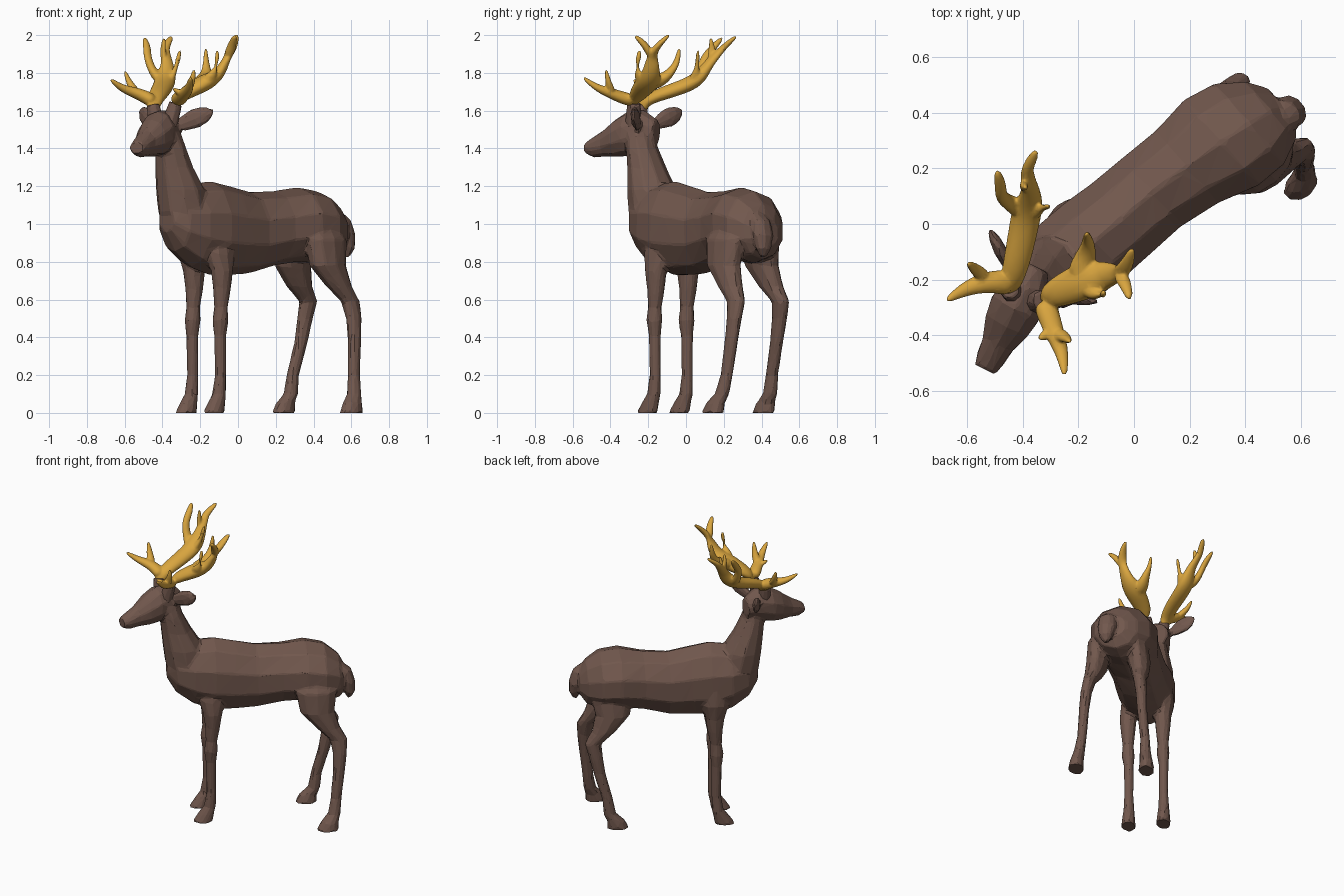
import bpy, bmesh, math
from mathutils import Vector

Z = Vector((0, 0, 1))
U = Vector((0.755, 0.656, 0))      # body axis, towards the tail
V = Vector((0.656, -0.755, 0))     # towards the animal's left side


def material(name, rgb):
    m = bpy.data.materials.new(name)
    m.diffuse_color = (*rgb, 1)
    return m


BROWN = material("dark_brown", (0.165, 0.096, 0.074))
GOLD = material("antler_gold", (0.70, 0.38, 0.05))


def loft(name, groups, mat, n=10, voxel=.011, ratio=.05, smooth=False):
    """Skin each group of rings (centre, half axis 1, half axis 2) and fuse them into one skin."""
    bm = bmesh.new()
    for rings in groups:
        part = []
        loops = []
        for c, a, b in rings:
            loops.append([bm.verts.new(c + a * math.cos(math.tau * (i + .5) / n)
                                       + b * math.sin(math.tau * (i + .5) / n)) for i in range(n)])
        for p, q in zip(loops, loops[1:]):
            for i in range(n):
                j = (i + 1) % n
                part.append(bm.faces.new((p[i], p[j], q[j], q[i])))
        part += [bm.faces.new(loops[0][::-1]), bm.faces.new(loops[-1])]
        bmesh.ops.recalc_face_normals(bm, faces=part)
    me = bpy.data.meshes.new(name)
    bm.to_mesh(me)
    bm.free()
    me.materials.append(mat)
    ob = bpy.data.objects.new(name, me)
    bpy.context.collection.objects.link(ob)
    if smooth:
        sub = ob.modifiers.new("round", 'SUBSURF')
        sub.levels = sub.render_levels = 2
    fuse = ob.modifiers.new("fuse", 'REMESH')
    fuse.mode = 'VOXEL'
    fuse.voxel_size = voxel
    fuse.use_smooth_shade = smooth
    relax = ob.modifiers.new("relax", 'SMOOTH')
    relax.factor, relax.iterations = .5, 3
    low = ob.modifiers.new("low_poly", 'DECIMATE')
    low.ratio = ratio
    return ob


def column(points):
    """Horizontal rings from (x, y, z, half length, half width)."""
    return [(Vector((x, y, z)), U * a, V * b) for x, y, z, a, b in points]


def tube(points, flat=0.8):
    """Rings square to a path of (x, y, z, radius)."""
    ps = [Vector(p[:3]) for p in points]
    out = []
    for i, p in enumerate(ps):
        t = (ps[min(i + 1, len(ps) - 1)] - ps[max(i - 1, 0)]).normalized()
        side = t.cross(Vector((.25, .1, 1))).normalized()
        r = points[i][3]
        out.append((p, side * r, side.cross(t) * r * flat))
    return out


def ear(base, tip):
    """Leaf shape from base to tip."""
    base, tip = Vector(base), Vector(tip)
    d = (tip - base).normalized()
    side = d.cross(Z).normalized()
    up = side.cross(d)
    return [(base.lerp(tip, f), up * w, side * w * .45) for f, w in
            ((0, .022), (.25, .042), (.55, .055), (.8, .045), (1, .014))]


# Trunk: (u, v, top, bottom, half width)
trunk = [(-.45, -.06, 1.09, .96, .06), (-.39, -.06, 1.16, .86, .125), (-.28, -.06, 1.2, .78, .165),
         (-.15, -.05, 1.215, .74, .175), (-.02, -.045, 1.19, .74, .168), (.12, -.045, 1.16, .75, .165),
         (.28, -.03, 1.165, .79, .175), (.43, -.015, 1.185, .81, .208), (.55, 0, 1.165, .80, .195),
         (.64, .015, 1.1, .82, .14), (.685, .025, 1.02, .88, .08)]
trunk = [(U * u + V * v + Z * (t + b) / 2, V * w * 1.03, Z * (t - b) / 1.9) for u, v, t, b, w in trunk]

# Neck
neck = column([(-.23, -.12, .92, .09, .09), (-.285, -.165, 1.06, .14, .14),
               (-.305, -.18, 1.18, .13, .135), (-.338, -.208, 1.3, .098, .108),
               (-.356, -.232, 1.4, .077, .092), (-.38, -.25, 1.5, .07, .075)])

# Head: (distance along head, top, bottom, half width)
H, S = Vector((-.447, -.894, 0)), Vector((.894, -.447, 0))
head = [(-.04, 1.55, 1.43, .05), (.04, 1.60, 1.40, .085), (.13, 1.59, 1.365, .1),
        (.2, 1.55, 1.36, .088), (.27, 1.495, 1.36, .062), (.33, 1.46, 1.355, .054), (.375, 1.435, 1.37, .042)]
head = [(Vector((-.37, -.19, 0)) + H * d + Z * (t + b) / 2, S * w, Z * (t - b) / 1.88)
        for d, t, b, w in head]

# Front legs
front = [(-.10, -.14, .95, .06, .04), (-.095, -.15, .85, .09, .06), (-.085, -.16, .75, .064, .055),
         (-.085, -.16, .66, .05, .047),
         (-.09, -.165, .56, .038, .036), (-.093, -.168, .49, .045, .042), (-.095, -.165, .41, .034, .032),
         (-.093, -.163, .2, .031, .03), (-.10, -.17, .1, .039, .035), (-.115, -.19, .05, .053, .042),
         (-.128, -.207, 0, .067, .048)]
front_other = [(x - .147, y + .17, z, a, b) for x, y, z, a, b in front]

# Hind legs
hind_left = [(.44, .25, 1.05, .06, .03), (.465, .205, .92, .135, .07),
             (.475, .20, .78, .115, .072), (.535, .235, .67, .078, .058),
             (.595, .265, .59, .058, .042), (.613, .255, .5, .046, .037),
             (.617, .24, .38, .039, .033), (.613, .215, .2, .036, .031),
             (.615, .19, .1, .041, .037), (.605, .155, .05, .058, .045), (.60, .14, 0, .072, .052)]
hind_right = [(.34, .36, 1.05, .06, .03), (.31, .395, .92, .135, .07),
              (.29, .40, .78, .115, .072), (.325, .45, .67, .078, .058),
              (.372, .5, .59, .055, .042), (.355, .495, .5, .046, .037),
              (.335, .48, .38, .039, .033), (.29, .455, .2, .036, .031),
              (.28, .445, .1, .041, .037), (.25, .42, .05, .058, .045), (.242, .41, 0, .072, .052)]

# Tail
tail = column([(.51, .36, 1.07, .03, .035), (.55, .395, 1.02, .045, .055),
               (.57, .41, .94, .045, .062), (.58, .41, .87, .036, .045), (.575, .41, .825, .015, .02)])

# Whole brown animal, fused into one low-poly skin
loft("deer_body", [trunk, neck, head, tail, ear((-.34, -.25, 1.51), (-.13, -.28, 1.6)),
                   ear((-.44, -.18, 1.52), (-.52, -.02, 1.6)),
                   column(front), column(front_other), column(hind_left), column(hind_right)], BROWN)

# Antler stumps on the skull
loft("antler_stumps", [tube([(-.43, -.25, 1.52, .045), (-.45, -.235, 1.63, .037)], 1),
                       tube([(-.365, -.28, 1.52, .045), (-.33, -.275, 1.64, .037)], 1)], BROWN, 8, .008, .1)

# Right antler: beam, front tine and prongs
loft("right_antler", [
    tube([(-.45, -.235, 1.60, .045), (-.445, -.22, 1.65, .045), (-.42, -.13, 1.69, .055),
          (-.395, 0, 1.73, .06), (-.38, .075, 1.775, .062), (-.37, .12, 1.85, .036),
          (-.39, .185, 1.92, .028), (-.375, .22, 1.955, .024), (-.35, .268, 1.995, .014)], .7),
    tube([(-.40, .04, 1.75, .04), (-.45, .08, 1.80, .032), (-.48, .095, 1.88, .026),
          (-.48, .14, 1.93, .026), (-.495, .195, 1.99, .014)]),
    tube([(-.39, .03, 1.74, .04), (-.34, .055, 1.79, .028), (-.32, .06, 1.86, .02), (-.305, .065, 1.925, .012)]),
    tube([(-.44, -.22, 1.64, .05), (-.49, -.205, 1.675, .048), (-.56, -.215, 1.70, .038),
          (-.62, -.24, 1.72, .026), (-.68, -.278, 1.77, .012)]),
    tube([(-.53, -.20, 1.69, .035), (-.575, -.16, 1.74, .024), (-.60, -.14, 1.815, .011)]),
    tube([(-.39, .13, 1.86, .026), (-.40, .14, 1.92, .022), (-.39, .13, 1.99, .012)]),
], GOLD, 8, .006, .2, True)

# Left antler
loft("left_antler", [
    tube([(-.335, -.275, 1.61, .045), (-.325, -.27, 1.66, .05), (-.25, -.235, 1.71, .065),
          (-.17, -.20, 1.75, .08), (-.10, -.185, 1.79, .055), (-.065, -.18, 1.86, .04),
          (-.045, -.175, 1.91, .036), (-.02, -.135, 1.96, .026), (-.005, -.085, 2.005, .014)], .65),
    tube([(-.055, -.18, 1.88, .032), (-.03, -.215, 1.95, .026), (-.015, -.275, 2.0, .014)]),
    tube([(-.20, -.20, 1.74, .06), (-.175, -.12, 1.765, .045), (-.165, -.075, 1.81, .03),
          (-.17, -.045, 1.86, .02), (-.17, -.035, 1.935, .011)]),
    tube([(-.17, -.22, 1.75, .05), (-.13, -.26, 1.79, .03), (-.11, -.255, 1.86, .02), (-.11, -.245, 1.925, .011)]),
    tube([(-.325, -.275, 1.65, .05), (-.305, -.34, 1.67, .044), (-.275, -.42, 1.70, .036),
          (-.255, -.48, 1.725, .024), (-.25, -.55, 1.78, .012)]),
    tube([(-.285, -.39, 1.69, .034), (-.245, -.41, 1.74, .024), (-.23, -.425, 1.825, .011)]),
    tube([(-.29, -.38, 1.68, .03), (-.32, -.40, 1.70, .02), (-.345, -.415, 1.72, .011)]),
], GOLD, 8, .006, .2, True)
